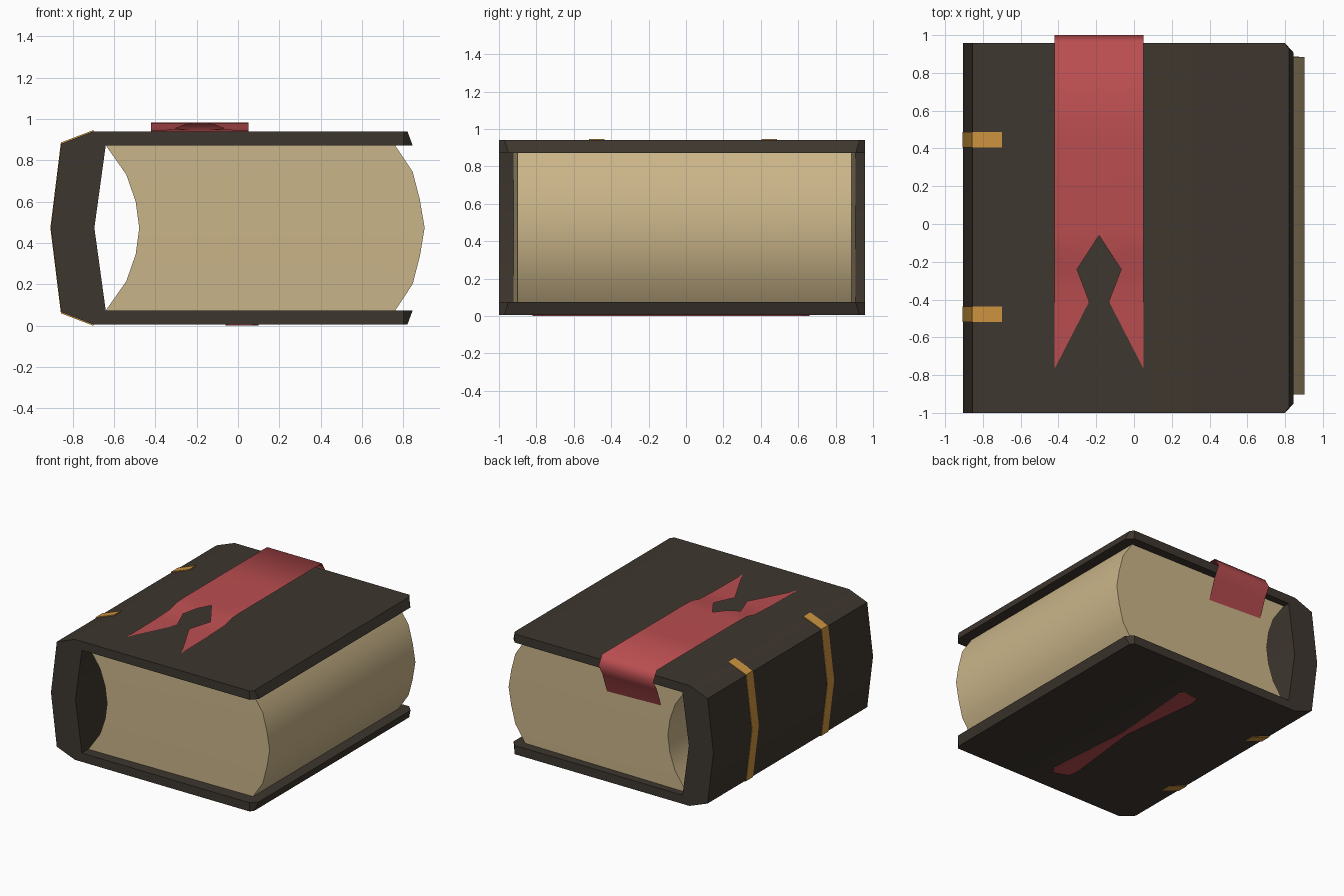
import bpy, bmesh, math

if "Cube" in bpy.data.objects:
    bpy.data.objects.remove(bpy.data.objects["Cube"])


def material(name, rgb):
    m = bpy.data.materials.new(name)
    m.diffuse_color = (*rgb, 1)
    m.use_nodes = True
    m.node_tree.nodes["Principled BSDF"].inputs["Base Color"].default_value = m.diffuse_color
    return m


LEATHER = material("dark leather", (0.048, 0.037, 0.028))
PAPER = material("aged paper", (0.59, 0.46, 0.25))
RED = material("red ribbon", (0.49, 0.075, 0.08))
GOLD = material("gold band", (0.60, 0.29, 0.05))


def make(name, verts, faces, mat, angle=35, closed=True):
    mesh = bpy.data.meshes.new(name)
    bm = bmesh.new()
    vs = [bm.verts.new(v) for v in verts]
    for f in faces:
        bm.faces.new([vs[i] for i in f])
    if closed:
        bmesh.ops.recalc_face_normals(bm, faces=bm.faces[:])
    else:
        bmesh.ops.remove_doubles(bm, verts=bm.verts[:], dist=0.0005)
    bm.to_mesh(mesh)
    bm.free()
    mesh.materials.append(mat)
    ob = bpy.data.objects.new(name, mesh)
    bpy.context.collection.objects.link(ob)
    bpy.ops.object.select_all(action='DESELECT')
    bpy.context.view_layer.objects.active = ob
    ob.select_set(True)
    bpy.ops.object.shade_smooth_by_angle(angle=math.radians(angle))
    return ob


def shell(name, outer, inner, y0, y1, mat, angle=35):
    """Open band between two (x, z, y inset) profiles, extruded along y."""
    n = len(outer)
    verts = []
    for prof in (outer, inner):
        for x, z, d in prof:
            verts += [(x, y0 + d, z), (x, y1 - d, z)]
    o = lambda i, s: 2 * i + s
    k = lambda i, s: 2 * (n + i) + s
    faces = []
    for i in range(n - 1):
        j = i + 1
        faces += [(o(i, 0), o(j, 0), o(j, 1), o(i, 1)),
                  (k(i, 0), k(j, 0), k(j, 1), k(i, 1))]
        faces += [(o(i, s), o(j, s), k(j, s), k(i, s)) for s in (0, 1)]
    faces += [(o(e, 0), o(e, 1), k(e, 1), k(e, 0)) for e in (0, n - 1)]
    return make(name, verts, faces, mat, angle)


MID = 0.473


def mirrored(half):
    """Mirror an upper half profile, ending on the middle point, to the bottom."""
    return half + [(x, 2 * MID - z, d) for x, z, d in half[-2::-1]]


# cover: two boards and a faceted spine, fore corners clipped
outer = mirrored([(0.82, 0.94, 0.03), (0.80, 0.94, 0), (-0.70, 0.94, 0),
                  (-0.855, 0.88, 0), (-0.905, MID, 0)])
inner = mirrored([(0.845, 0.872, 0.05), (0.80, 0.872, 0), (-0.60, 0.872, 0),
                  (-0.64, 0.872, 0), (-0.695, MID, 0)])
shell("cover", outer, inner, -1.0, 0.957, LEATHER, 28)

# page block: rounded fore edge, hollow spine edge
fore = mirrored([(0.76, 0.873, 0), (0.845, 0.745, 0), (0.88, 0.61, 0), (0.903, MID, 0)])
back = mirrored([(-0.64, 0.873, 0), (-0.54, 0.73, 0), (-0.495, 0.60, 0), (-0.478, MID, 0)])
fore = [(x, z, 0.02) for x, z, d in fore]
shell("pages", fore, back, -0.922, 0.905, PAPER, 35)

# gold bands wrapped round the spine
T = 0.006
band_in = mirrored([(-0.70, 0.939, 0), (-0.854, 0.879, 0), (-0.904, MID, 0)])
band_out = mirrored([(-0.70, 0.94 + T, 0), (-0.857, 0.88 + T, 0), (-0.908, MID, 0)])
for name, y in (("front_band", -0.478), ("back_band", 0.445)):
    shell(name, band_out, band_in, y - 0.041, y + 0.041, GOLD, 28)

# bookmark ribbon: rows of (y, z, half width of the gap in the tail)
rows = [(0.885, 0.64, 0), (0.955, 0.83, 0), (1.0, 0.91, 0), (0.957, 0.983, 0),
        (0.45, 0.983, 0), (-0.06, 0.982, 0), (-0.15, 0.978, 0.058),
        (-0.24, 0.955, 0.117), (-0.41, 0.948, 0.052), (-0.76, 0.944, 0.232)]
CX, HW = -0.185, 0.235
verts, faces = [], []
for side in (-1, 1):
    b = len(verts)
    for y, z, g in rows:
        verts += [(CX + side * HW, y, z), (CX + side * g, y, z)]
    for i in range(len(rows) - 1):
        a = b + 2 * i
        f = (a, a + 2, a + 3, a + 1)
        faces.append(f if side < 0 else f[::-1])
make("bookmark_ribbon", verts, faces, RED, 70, closed=False)

# thin red bow-shaped inlay under the back board
inlay = [(0.10, 0.62), (0.07, 0.66), (-0.05, 0.64), (-0.06, 0.56), (0.01, -0.07),
         (-0.06, -0.70), (-0.05, -0.78), (0.07, -0.82), (0.10, -0.77), (0.045, -0.07)]
n = len(inlay)
verts = [(x, y, z) for z in (0.0, 0.008) for x, y in inlay]
faces = [tuple(range(n)), tuple(range(n, 2 * n))]
faces += [(i, (i + 1) % n, n + (i + 1) % n, n + i) for i in range(n)]
make("bottom_inlay", verts, faces, RED)
